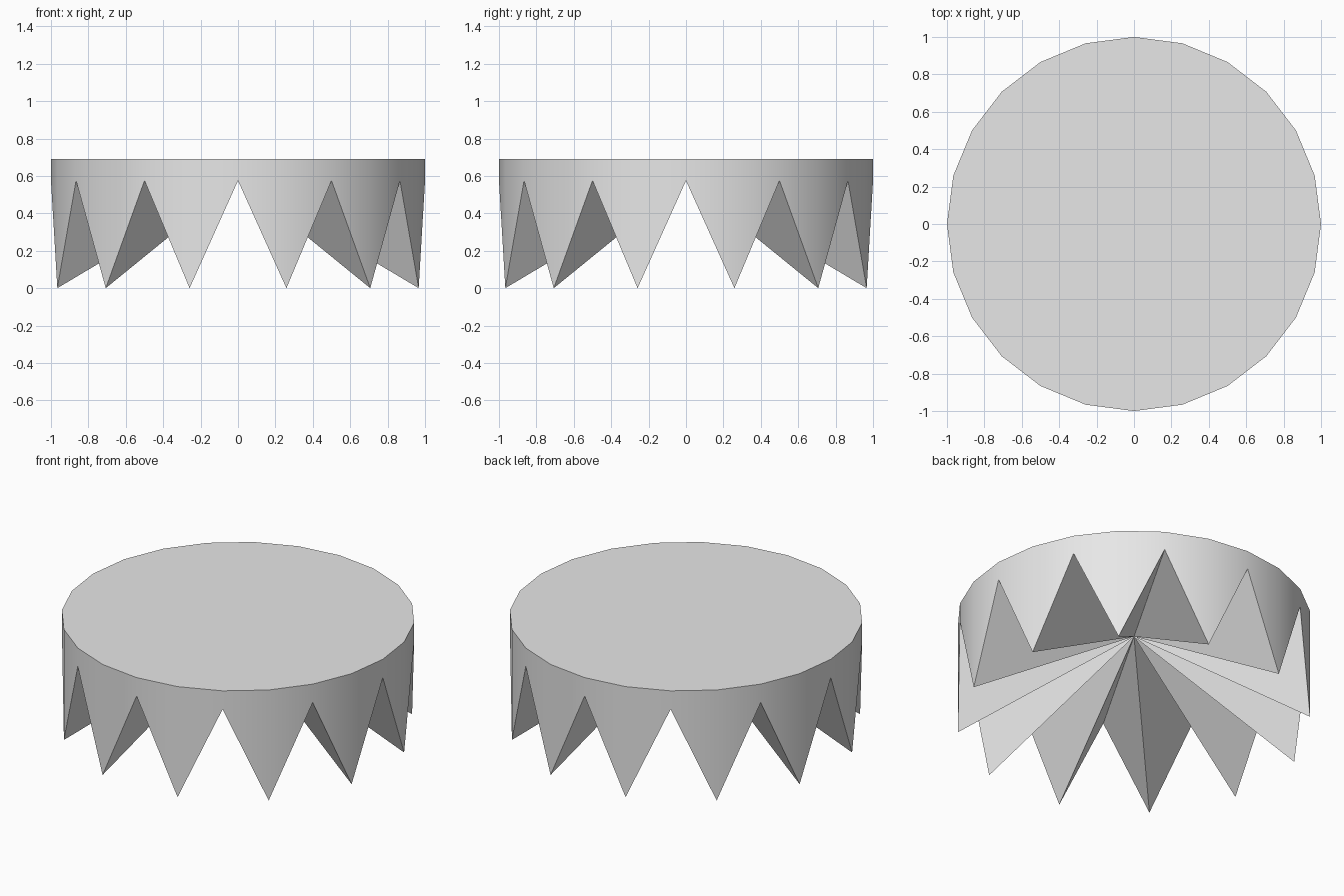
import bpy
import bmesh
from math import cos, sin, tau

if "Cube" in bpy.data.objects:
    bpy.data.objects.remove(bpy.data.objects["Cube"], do_unlink=True)

TEETH = 12
SIDES = TEETH * 2
TOP = 0.69
NOTCH = 0.575

grey = bpy.data.materials.new("light grey")
grey.use_nodes = True
color = (0.8, 0.8, 0.8, 1)
grey.diffuse_color = color
grey.node_tree.nodes["Principled BSDF"].inputs["Base Color"].default_value = color

# Rim rings: flat on top, alternating notch and tooth tip below
bm = bmesh.new()
upper, lower = [], []
for i in range(SIDES):
    x, y = cos(tau * i / SIDES), sin(tau * i / SIDES)
    upper.append(bm.verts.new((x, y, TOP)))
    lower.append(bm.verts.new((x, y, 0 if i % 2 else NOTCH)))
hub = bm.verts.new((0, 0, NOTCH))

# Top cap, outer wall and the radial tooth flanks
bm.faces.new(upper)
for i in range(SIDES):
    j = (i + 1) % SIDES
    bm.faces.new((lower[i], lower[j], upper[j], upper[i]))
    bm.faces.new((hub, lower[j], lower[i]))
bmesh.ops.recalc_face_normals(bm, faces=bm.faces)

mesh = bpy.data.meshes.new("toothed_disc")
bm.to_mesh(mesh)
bm.free()
mesh.materials.append(grey)
disc = bpy.data.objects.new("toothed_disc", mesh)
bpy.context.collection.objects.link(disc)

# Smooth wall, crisp teeth and cap edge
bpy.ops.object.select_all(action="DESELECT")
disc.select_set(True)
bpy.context.view_layer.objects.active = disc
bpy.ops.object.shade_smooth_by_angle(angle=0.52)
